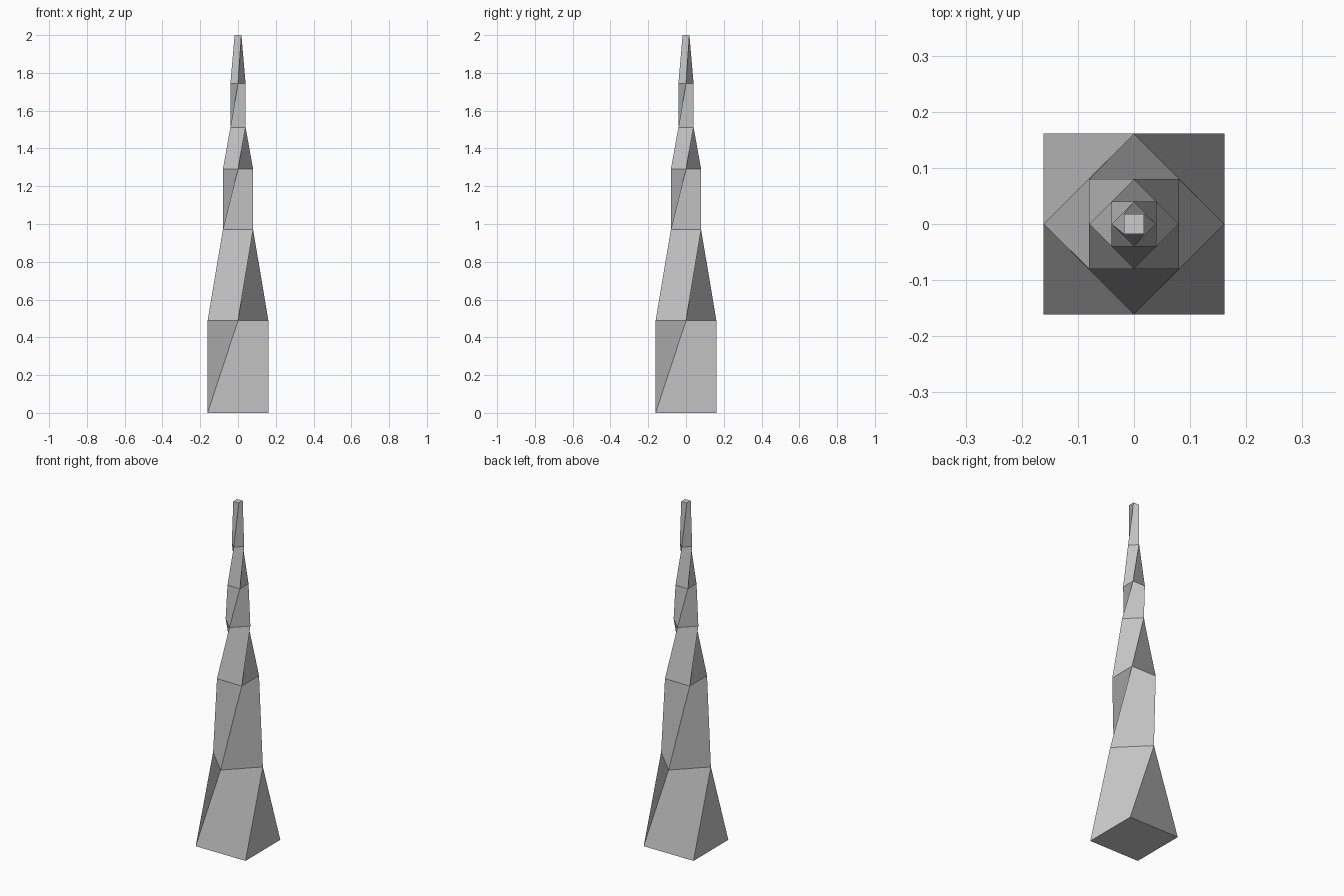
import bpy, bmesh, math

if "Cube" in bpy.data.objects:
    bpy.data.objects.remove(bpy.data.objects["Cube"])

# Each ring: height, distance from axis to corner (square / diamond in turn)
S = math.sqrt(2)
rings = [
    (0.0, 0.161 * S), (0.488, 0.161),
    (0.97, 0.08 * S), (1.29, 0.08),
    (1.512, 0.04 * S), (1.745, 0.04),
    (2.0, 0.018 * S),
]

bm = bmesh.new()
loops = []
for k, (z, r) in enumerate(rings):
    start = math.radians(-135 + 45 * k)  # each tier turns by an eighth
    loops.append([bm.verts.new((r * math.cos(start + i * math.pi / 2),
                                r * math.sin(start + i * math.pi / 2), z))
                  for i in range(4)])

# Twisted four-sided tiers; the base tier bulges out, the others fold inwards
for k, (low, high) in enumerate(zip(loops, loops[1:])):
    for i in range(4):
        j = (i + 1) % 4
        if k == 0:
            bm.faces.new((low[j], high[j], high[i], low[i]))
        else:
            bm.faces.new((low[i], low[j], high[j], high[i]))

# Bottom and top caps
bm.faces.new(loops[0][::-1])
bm.faces.new(loops[-1])

mesh = bpy.data.meshes.new("twisted_spire")
bm.to_mesh(mesh)
bm.free()
spire = bpy.data.objects.new("twisted_spire", mesh)
bpy.context.collection.objects.link(spire)
